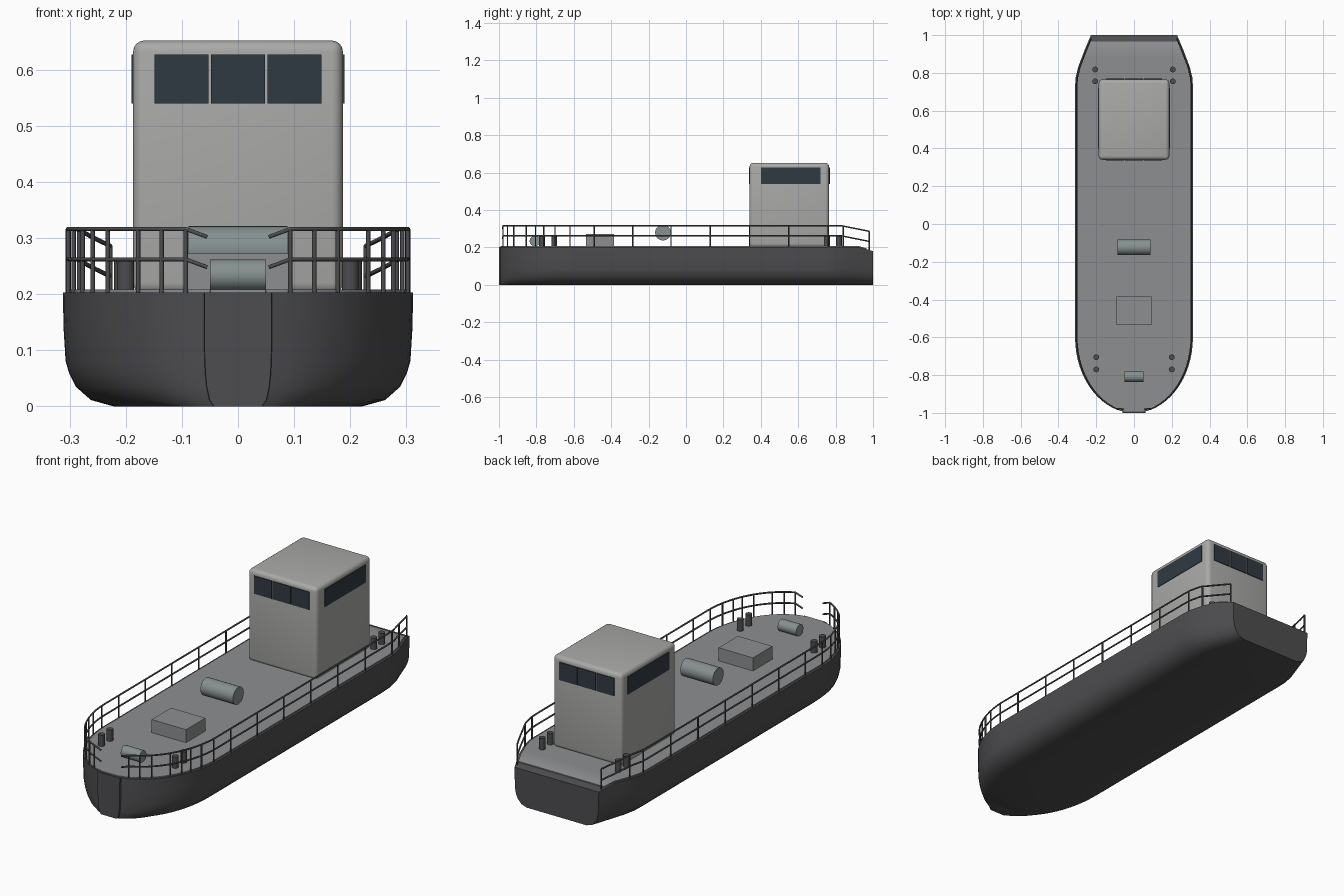
import bpy, bmesh, math

if "Cube" in bpy.data.objects:
    bpy.data.objects.remove(bpy.data.objects["Cube"])


def material(name, r, g, b):
    m = bpy.data.materials.new(name)
    m.diffuse_color = (r, g, b, 1)
    m.use_nodes = True
    m.node_tree.nodes["Principled BSDF"].inputs["Base Color"].default_value = m.diffuse_color
    return m


DARK = material("dark_grey", 0.075, 0.075, 0.08)
DECK = material("deck_grey", 0.27, 0.275, 0.28)
CABIN = material("cabin_grey", 0.40, 0.40, 0.39)
GLASS = material("glass", 0.03, 0.042, 0.055)
STEEL = material("steel", 0.24, 0.28, 0.28)


def finish(name, bm, mat, smooth=True):
    bmesh.ops.recalc_face_normals(bm, faces=bm.faces[:])
    me = bpy.data.meshes.new(name)
    bm.to_mesh(me)
    bm.free()
    me.materials.append(mat)
    ob = bpy.data.objects.new(name, me)
    bpy.context.collection.objects.link(ob)
    if smooth:
        bpy.ops.object.select_all(action='DESELECT')
        ob.select_set(True)
        bpy.context.view_layer.objects.active = ob
        bpy.ops.object.shade_smooth_by_angle(angle=math.radians(35))
    return ob


def loft(name, sections, mat):
    bm = bmesh.new()
    rows = [[bm.verts.new(p) for p in s] for s in sections]
    n = len(rows[0])
    for a, b in zip(rows, rows[1:]):
        for i in range(n):
            bm.faces.new((a[i], a[(i + 1) % n], b[(i + 1) % n], b[i]))
    bm.faces.new(rows[0])
    bm.faces.new(rows[-1])
    return finish(name, bm, mat)


def box(name, x, y, z, mat, bevel=0):
    bm = bmesh.new()
    bmesh.ops.create_cube(bm, size=1)
    for v in bm.verts:
        v.co = [(lo + hi) / 2 + c * (hi - lo) for c, (lo, hi) in zip(v.co, (x, y, z))]
    if bevel:
        bmesh.ops.bevel(bm, geom=bm.edges[:], offset=bevel, segments=4, profile=0.5, affect='EDGES')
    return finish(name, bm, mat, bevel > 0)


def cylinder(name, loc, r, length, mat, along_x=False):
    bm = bmesh.new()
    bmesh.ops.create_cone(bm, cap_ends=True, segments=32, radius1=r, radius2=r, depth=length)
    ob = finish(name, bm, mat)
    ob.location = loc
    if along_x:
        ob.rotation_euler.y = math.pi / 2
    return ob


# Plan outline and deck height along the length
STERN = [(0.72, 0.312), (0.77, 0.310), (0.83, 0.296), (0.93, 0.258), (1.0, 0.228)]


def half_width(y):
    if y < -0.6:
        t = min(1, (-0.6 - y) / 0.4)
        return max(0.06, 0.312 * math.sqrt(1 - t * t))
    for (a, wa), (b, wb) in zip(STERN, STERN[1:]):
        if y > a and y <= b + 1e-6:
            return wa + (wb - wa) * (y - a) / (b - a)
    return 0.312


def top(y):
    return 0.203 - 0.023 * max(0, min(1, (y - 0.92) / 0.08))


bow_ys = [-0.6 - 0.4 * math.sin(math.radians(90 * i / 16)) for i in range(16, -1, -1)]
ys = bow_ys + [-0.2, 0.3] + [0.72, 0.77, 0.80, 0.83, 0.88, 0.92, 0.965, 1.0]

# Hull: rounded bilge section scaled to the outline
SIDE = [(1, 1), (0.997, 0.7), (0.985, 0.4), (0.965, 0.29), (0.925, 0.17), (0.84, 0.055), (0.71, 0)]
hull = []
for y in ys:
    w, h = half_width(y), top(y)
    right = [(w * a, y, h * b) for a, b in SIDE]
    hull.append(right + [(-p[0], p[1], p[2]) for p in reversed(right)])
loft("hull", hull, DARK)

# Deck plate set in from the hull edge
deck = []
for y in ys[:-1]:
    w, h = half_width(y) - 0.011, top(y)
    yy = max(y, -0.989)
    if y < -0.99:
        yy = -0.992 + (y + 1) * 0.5
    deck.append([(w, yy, h - 0.01), (w, yy, h + 0.005), (-w, yy, h + 0.005), (-w, yy, h - 0.01)])
loft("deck", [s for i, s in enumerate(deck) if i == 0 or s[0][1] > deck[0][0][1] + 0.002], DECK)

# Wheelhouse and windows
box("wheelhouse", (-0.187, 0.187), (0.34, 0.765), (0.2, 0.652), CABIN, 0.02)
for label, y in (("front", 0.34), ("rear", 0.765)):
    for i in (-1, 0, 1):
        box(f"{label}_window", (i * 0.101 - 0.048, i * 0.101 + 0.048), (y - 0.004, y + 0.004),
            (0.54, 0.627), GLASS)
for s in (-1, 1):
    box("side_window", (s * 0.187 - 0.003, s * 0.187 + 0.003), (0.4, 0.72), (0.54, 0.627), GLASS)

# Deck fittings
box("hatch", (-0.093, 0.093), (-0.535, -0.385), (0.2, 0.272), DECK)
cylinder("winch_drum", (0, -0.123, 0.279), 0.042, 0.176, STEEL, True)
cylinder("bow_roller", (0, -0.808, 0.234), 0.028, 0.1, STEEL, True)
for s in (-1, 1):
    for x, y in ((0.2, -0.77), (0.2, -0.705), (0.206, 0.755), (0.206, 0.818)):
        cylinder("bollard", (s * x, y, 0.233), 0.015, 0.06, DARK)


# Guard rails: two rails and their posts on each side
def rail_point(y, z):
    drop = 0.03 * max(0, min(1, (y - 0.83) / 0.15))
    return [half_width(y) - 0.009, y, z - drop]


def bow_y(x):
    return -0.6 - 0.4 * math.sqrt(max(0, 1 - ((x + 0.009) / 0.312) ** 2))


post_ys = [bow_y(x) for x in (0.093, 0.136, 0.178, 0.232, 0.259, 0.277, 0.293)]
post_ys += [-0.62, -0.49, -0.285, -0.08, 0.13, 0.34, 0.55, 0.76, 0.84, 0.98]
start = post_ys[0]
path_ys = [start] + [y for y in ys if start + 0.002 < y < 0.97] + [0.98]

for s, side in ((-1, "left"), (1, "right")):
    cu = bpy.data.curves.new(side + "_railing", 'CURVE')
    cu.dimensions = '3D'
    cu.bevel_depth = 0.004
    cu.bevel_resolution = 1
    cu.use_fill_caps = True
    lines = [[[0.055, -0.98, z - 0.014]] + [rail_point(y, z) for y in path_ys] for z in (0.316, 0.262)]
    for y in post_ys:
        p = rail_point(y, 0.316)
        lines.append([[p[0], y, top(y)], p])
    for line in lines:
        sp = cu.splines.new('POLY')
        sp.points.add(len(line) - 1)
        for pt, (x, y, z) in zip(sp.points, line):
            pt.co = (s * x, y, z, 1)
    cu.materials.append(DARK)
    bpy.context.collection.objects.link(bpy.data.objects.new(side + "_railing", cu))
